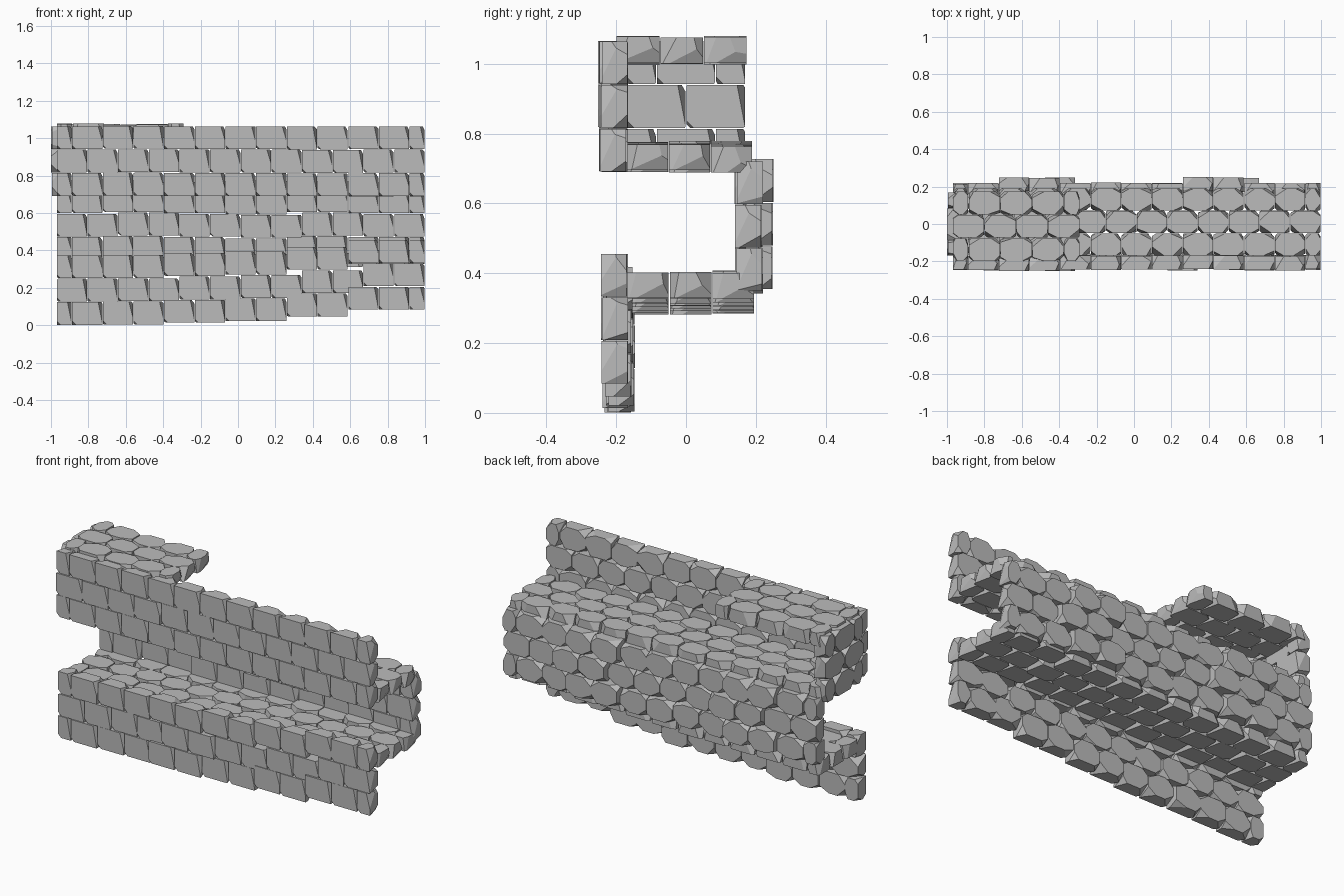
import bpy, bmesh, random
from mathutils import Vector, Matrix

random.seed(7)
cube = bpy.data.objects.get("Cube")
if cube:
    bpy.data.objects.remove(cube, do_unlink=True)

# Single stone colour
stone = bpy.data.materials.new("grey_stone")
stone.use_nodes = True
stone.diffuse_color = (0.5, 0.5, 0.5, 1)
bsdf = stone.node_tree.nodes["Principled BSDF"]
bsdf.inputs["Base Color"].default_value = (0.5, 0.5, 0.5, 1)
bsdf.inputs["Roughness"].default_value = 0.9

X, Y, Z = Vector((1, 0, 0)), Vector((0, 1, 0)), Vector((0, 0, 1))
ROW = 0.125
HALF_THICK = 0.037
GAP = 0.0015


def chip(bm, half, signs, reach):
    """Slice off one corner of a brick; reach is the cut length along each edge."""
    corner = Vector(s * h for s, h in zip(signs, half))
    normal = Vector(s / r for s, r in zip(signs, reach))
    point = corner - Vector((signs[0] * reach[0], 0, 0))
    bmesh.ops.bisect_plane(bm, geom=bm.verts[:] + bm.edges[:] + bm.faces[:],
                           plane_co=point, plane_no=normal, clear_outer=True)
    rim = [e for e in bm.edges if e.is_boundary]
    if rim:
        bmesh.ops.holes_fill(bm, edges=rim, sides=0)


def add_brick(target, frame, width, height, deep):
    """Chipped stone: rough on its +w face, squarer on its -w face."""
    half = Vector((width / 2 - GAP, height / 2 - GAP, HALF_THICK))
    bm = bmesh.new()
    bmesh.ops.create_cube(bm, size=2, matrix=Matrix.Diagonal((*half, 1)))
    big = min(1, width / 0.16)
    for su in (-1, 1):
        for sv in (-1, 1):
            depth = random.uniform(0.08, 0.16) if deep else random.uniform(0.03, 0.085)
            chip(bm, half, (su, sv, 1), (random.uniform(0.025, 0.065) * big,
                                         random.uniform(0.02, 0.05), depth))
    # Long worn wedge down one edge of the squarer face
    chip(bm, half, (1, 1, -1), (0.022, random.uniform(0.07, 0.12), 0.05))
    chip(bm, half, (-1, -1, -1), (0.02, 0.02, 0.03))
    bmesh.ops.transform(bm, matrix=frame, verts=bm.verts)
    bmesh.ops.recalc_face_normals(bm, faces=bm.faces)
    mesh = bpy.data.meshes.new("brick_tmp")
    bm.to_mesh(mesh)
    bm.free()
    target.from_mesh(mesh)
    bpy.data.meshes.remove(mesh)


def panel(name, origin, u, v, w, full, shift_v, shift_w, row=ROW, deep=False):
    """Three courses in running bond; each pair of columns has its own offset."""
    out = bmesh.new()
    columns = 2 * len(shift_w)
    for r in range(3):
        if r % 2:
            edges = [i * full for i in range(columns + 1)]
        else:
            edges = [0] + [(i + 0.5) * full for i in range(columns)] + [columns * full]
        for a, b in zip(edges, edges[1:]):
            mid = (a + b) / 2
            m = min(int(mid / (2 * full)), len(shift_w) - 1)
            pos = (Vector(origin) + u * mid + v * ((r + 0.5) * row + shift_v[m])
                   + w * (shift_w[m] + random.uniform(-0.004, 0.004)))
            frame = Matrix.Translation(pos) @ Matrix((u, v, w)).transposed().to_4x4()
            add_brick(out, frame, b - a, row, deep)
    mesh = bpy.data.meshes.new(name)
    out.to_mesh(mesh)
    out.free()
    mesh.materials.append(stone)
    obj = bpy.data.objects.new(name, mesh)
    bpy.context.collection.objects.link(obj)


LEFT = -0.97
COL = 0.164
FLAT = [0] * 6

# Front walls, below and above the recess
panel("lower_front_wall", (LEFT, -0.193, 0), X, Z, Y, COL,
      [0, 0.002, 0.012, 0.02, 0.045, 0.082], [0, 0.006, -0.006, 0.004, 0, -0.01])
panel("upper_front_wall", (LEFT, -0.208, 0.69), X, Z, Y, COL,
      [0, 0.002, 0, 0, -0.002, 0], [0, -0.003, 0.002, 0, 0.003, 0])

# Recess floor, back and ceiling
panel("lower_shelf", (LEFT, -0.17, 0.322), X, Y, Z, COL,
      FLAT, [0, 0.005, 0.01, 0.02, 0.03, 0.045], row=0.122, deep=True)
panel("back_wall", (LEFT, 0.18, 0.347), X, Z, Y, COL,
      [0, 0.006, 0, -0.006, 0.006, 0], [0, 0.03, 0, 0, 0.03, 0])
panel("upper_shelf", (LEFT, -0.17, 0.733), X, Y, Z, COL,
      FLAT, [0.006, 0, -0.004, 0.004, 0, -0.004], row=0.12, deep=True)

# Roof slab and end wall closing one corner
panel("roof_slab", (LEFT, -0.2, 1.037), X, Y, Z, 0.17,
      [0, 0], [0.002, 0], deep=True)
panel("end_wall", (-0.96, -0.17, 0.69), Y, Z, -X, 0.17, [0], [0])
